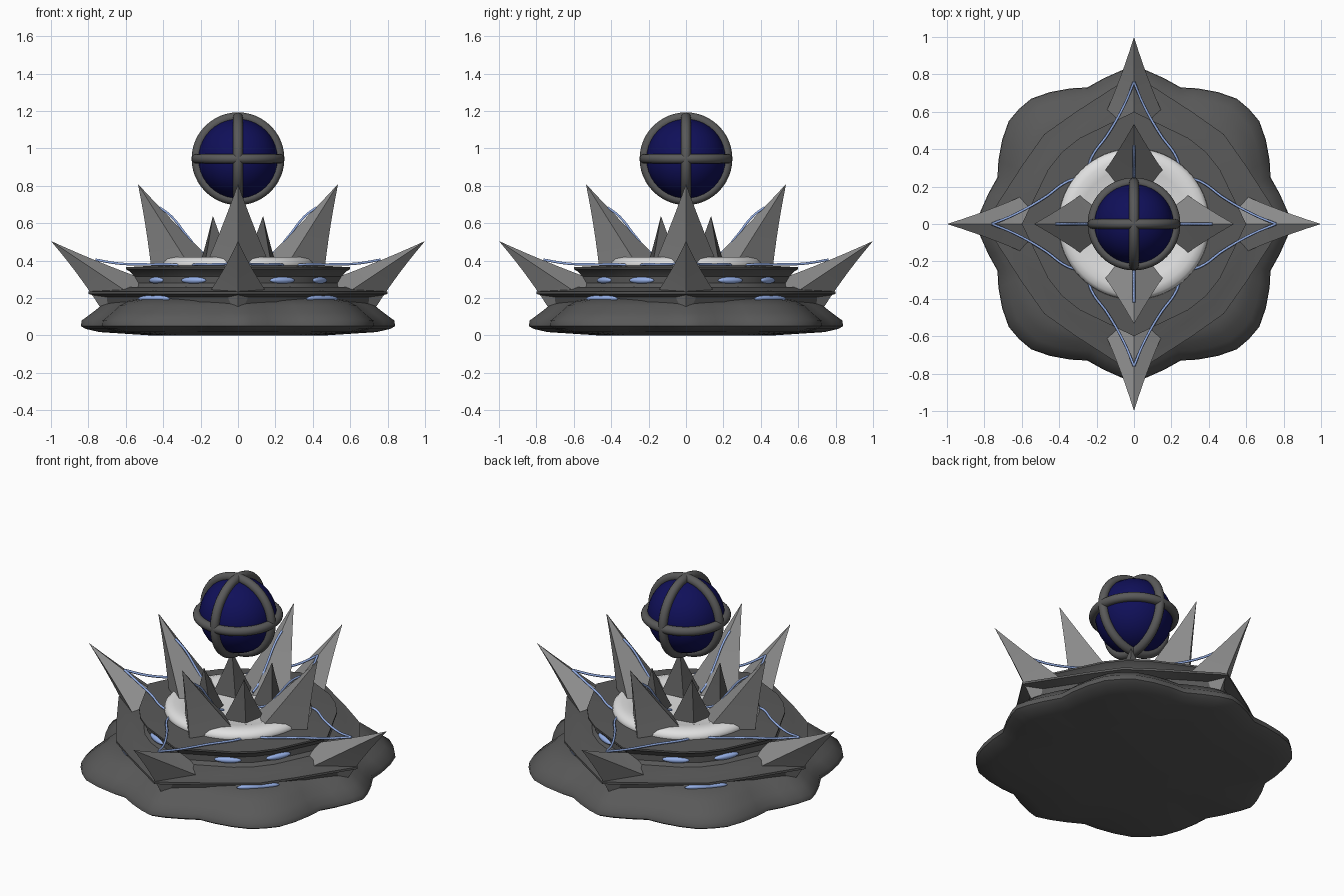
import bpy, bmesh, math
from mathutils import Vector, Matrix

if "Cube" in bpy.data.objects:
    bpy.data.objects.remove(bpy.data.objects["Cube"])


def material(name, rgb):
    m = bpy.data.materials.new(name)
    m.diffuse_color = (*rgb, 1)
    m.use_nodes = True
    m.node_tree.nodes["Principled BSDF"].inputs["Base Color"].default_value = m.diffuse_color
    return m


DARK = material("dark_grey", (0.10, 0.10, 0.10))
STEEL = material("mid_grey", (0.26, 0.26, 0.26))
WHITE = material("off_white", (0.75, 0.75, 0.75))
NAVY = material("navy", (0.005, 0.005, 0.10))
BLUE = material("pale_blue", (0.30, 0.43, 0.80))


def finish(bm, name, mat, angle=35):
    bmesh.ops.recalc_face_normals(bm, faces=bm.faces)
    me = bpy.data.meshes.new(name)
    bm.to_mesh(me)
    bm.free()
    me.materials.append(mat)
    ob = bpy.data.objects.new(name, me)
    bpy.context.collection.objects.link(ob)
    bpy.ops.object.select_all(action='DESELECT')
    ob.select_set(True)
    bpy.context.view_layer.objects.active = ob
    bpy.ops.object.shade_smooth_by_angle(angle=math.radians(angle))
    return ob


def loft(bm, rings):
    """Skin a list of equal-length point rings and cap both ends."""
    vs = [[bm.verts.new(p) for p in r] for r in rings]
    n = len(vs[0])
    for a, b in zip(vs, vs[1:]):
        for i in range(n):
            j = (i + 1) % n
            bm.faces.new((a[i], a[j], b[j], b[i]))
    bm.faces.new(vs[0][::-1])
    bm.faces.new(vs[-1])


def outline(octant):
    """Mirror an octant (axis to diagonal) into the full four-fold outline."""
    quad = octant + [(y, x) for x, y in octant[-2:0:-1]]
    out = []
    for k in range(4):
        for x, y in quad:
            out.append(((x, y), (-y, x), (-x, -y), (y, -x))[k])
    return out


def tier(name, octant, profile, mat, angle=35):
    pts = outline(octant)
    bm = bmesh.new()
    loft(bm, [[(x * s, y * s, z) for x, y in pts] for s, z in profile])
    return finish(bm, name, mat, angle)


# tiered base
tier("base_skirt",
     [(0.84, 0), (0.82, 0.07), (0.78, 0.16), (0.73, 0.25), (0.725, 0.34),
      (0.705, 0.45), (0.67, 0.55), (0.615, 0.615)],
     [(0.55, 0), (0.88, 0.018), (0.97, 0.035), (1, 0.05), (0.995, 0.08),
      (0.93, 0.12), (0.87, 0.16), (0.80, 0.185), (0.7, 0.2)], DARK, 50)
tier("lower_plate", [(0.80, 0), (0.60, 0.31), (0.48, 0.48)],
     [(0.9, 0.16), (0.92, 0.205), (1, 0.222), (1, 0.235), (0.88, 0.245),
      (0.80, 0.26)], DARK, 25)
tier("neck_and_top_plate", [(0.60, 0), (0.46, 0.29), (0.385, 0.385)],
     [(1.04, 0.235), (0.96, 0.255), (0.925, 0.28), (0.925, 0.315), (0.96, 0.34),
      (1.0, 0.355), (1.0, 0.365), (0.7, 0.375)], DARK, 25)

# white dish on top of the base
bm = bmesh.new()
loft(bm, [[(r * math.cos(a * math.pi / 32), r * math.sin(a * math.pi / 32), z)
           for a in range(64)]
          for r, z in [(0.39, 0.35), (0.405, 0.37), (0.402, 0.392), (0.385, 0.41),
                       (0.35, 0.42), (0.30, 0.415), (0.25, 0.40), (0.1, 0.395)]])
finish(bm, "white_dish", WHITE, 60)


def spike(name, angle, outer, side, inner, tip, mat, pull=0.2):
    """Four-sided thorn; its edges curve in slightly towards the axis."""
    tip = Vector(tip)
    base = [Vector(outer), Vector(side), Vector(inner),
            Vector((side[0], -side[1], side[2]))]
    mid = sum(base, Vector()) / 4
    rings = []
    for k in range(7):
        t = k / 6 * 0.995
        ring = []
        for b in base:
            c = b.lerp(tip, 0.5).lerp(mid.lerp(tip, 0.5), pull)
            ring.append(b * (1 - t) ** 2 + c * 2 * t * (1 - t) + tip * t * t)
        rings.append(ring)
    bm = bmesh.new()
    loft(bm, rings)
    bmesh.ops.rotate(bm, verts=bm.verts, matrix=Matrix.Rotation(angle, 3, 'Z'))
    finish(bm, name, mat, 30)


def tube(name, points, angle, flip=1):
    cu = bpy.data.curves.new(name, 'CURVE')
    cu.dimensions = '3D'
    cu.bevel_depth = 0.007
    cu.bevel_resolution = 1
    cu.use_fill_caps = True
    sp = cu.splines.new('BEZIER')
    sp.bezier_points.add(len(points) - 1)
    for bp, (x, y, z) in zip(sp.bezier_points, points):
        bp.co = Matrix.Rotation(angle, 3, 'Z') @ Vector((x, y * flip, z))
        bp.handle_left_type = bp.handle_right_type = 'AUTO'
    cu.materials.append(BLUE)
    ob = bpy.data.objects.new(name, cu)
    bpy.context.collection.objects.link(ob)
    bpy.ops.object.select_all(action='DESELECT')
    ob.select_set(True)
    bpy.context.view_layer.objects.active = ob
    bpy.ops.object.convert(target='MESH')


def window(name, angle, r, z, w, h, tilt):
    """Flattened oval light set into the wall."""
    bm = bmesh.new()
    bmesh.ops.create_uvsphere(bm, u_segments=20, v_segments=12, radius=1)
    m = (Matrix.Rotation(angle, 4, 'Z') @ Matrix.Translation((r, 0, z))
         @ Matrix.Rotation(tilt, 4, 'Y') @ Matrix.Diagonal((0.02, w, h, 1)))
    bmesh.ops.transform(bm, matrix=m, verts=bm.verts)
    finish(bm, name, BLUE, 60)


for k in range(4):
    a = k * math.pi / 2
    d = a + math.pi / 4
    # thorns: outer ring, upper ring, small inner crown on the diagonals
    spike("outer_spike", a, (0.73, 0, 0.14), (0.55, 0.17, 0.205), (0.50, 0, 0.30),
          (1.0, 0, 0.505), STEEL)
    spike("upper_spike", a, (0.465, 0, 0.37), (0.27, 0.165, 0.39), (0.14, 0, 0.40),
          (0.535, 0, 0.81), STEEL, 0.1)
    spike("crown_spike", d, (0.25, 0, 0.39), (0.17, 0.11, 0.40), (0.08, 0, 0.40),
          (0.19, 0, 0.64), DARK, 0.1)
    # glowing cables
    for f in (1, -1):
        tube("base_cable", [(0.76, 0, 0.405), (0.64, 0.05, 0.385), (0.48, 0.14, 0.38),
                            (0.36, 0.225, 0.38), (0.30, 0.245, 0.375)], a, f)
    tube("spike_cable", [(0.42, 0, 0.685), (0.36, 0, 0.64), (0.27, 0, 0.53),
                         (0.20, 0, 0.45), (0.14, 0, 0.42)], a)
    # oval lights
    for s in (1, -1):
        window("neck_light", d + s * math.radians(16.5), 0.497, 0.295, 0.075, 0.018, 0)
    window("lower_light", d, 0.635, 0.197, 0.12, 0.018, -0.3)

# caged orb
C = Matrix.Translation((0, 0, 0.945))
bm = bmesh.new()
bmesh.ops.create_uvsphere(bm, u_segments=40, v_segments=20, radius=0.213, matrix=C)
finish(bm, "orb", NAVY, 60)
for axis in 'XYZ':
    rot = Matrix.Identity(4) if axis == 'Z' else Matrix.Rotation(math.pi / 2, 4, axis)
    bm = bmesh.new()
    grid = [[bm.verts.new(C @ rot @ Vector((
        (0.222 + 0.026 * math.cos(v)) * math.cos(u),
        (0.222 + 0.026 * math.cos(v)) * math.sin(u), 0.026 * math.sin(v))))
        for v in [j * math.pi / 6 for j in range(12)]]
        for u in [i * math.pi / 24 for i in range(48)]]
    for i in range(48):
        for j in range(12):
            p, q = grid[i], grid[(i + 1) % 48]
            bm.faces.new((p[j], q[j], q[(j + 1) % 12], p[(j + 1) % 12]))
    finish(bm, "orb_ring_" + axis.lower(), DARK, 60)
